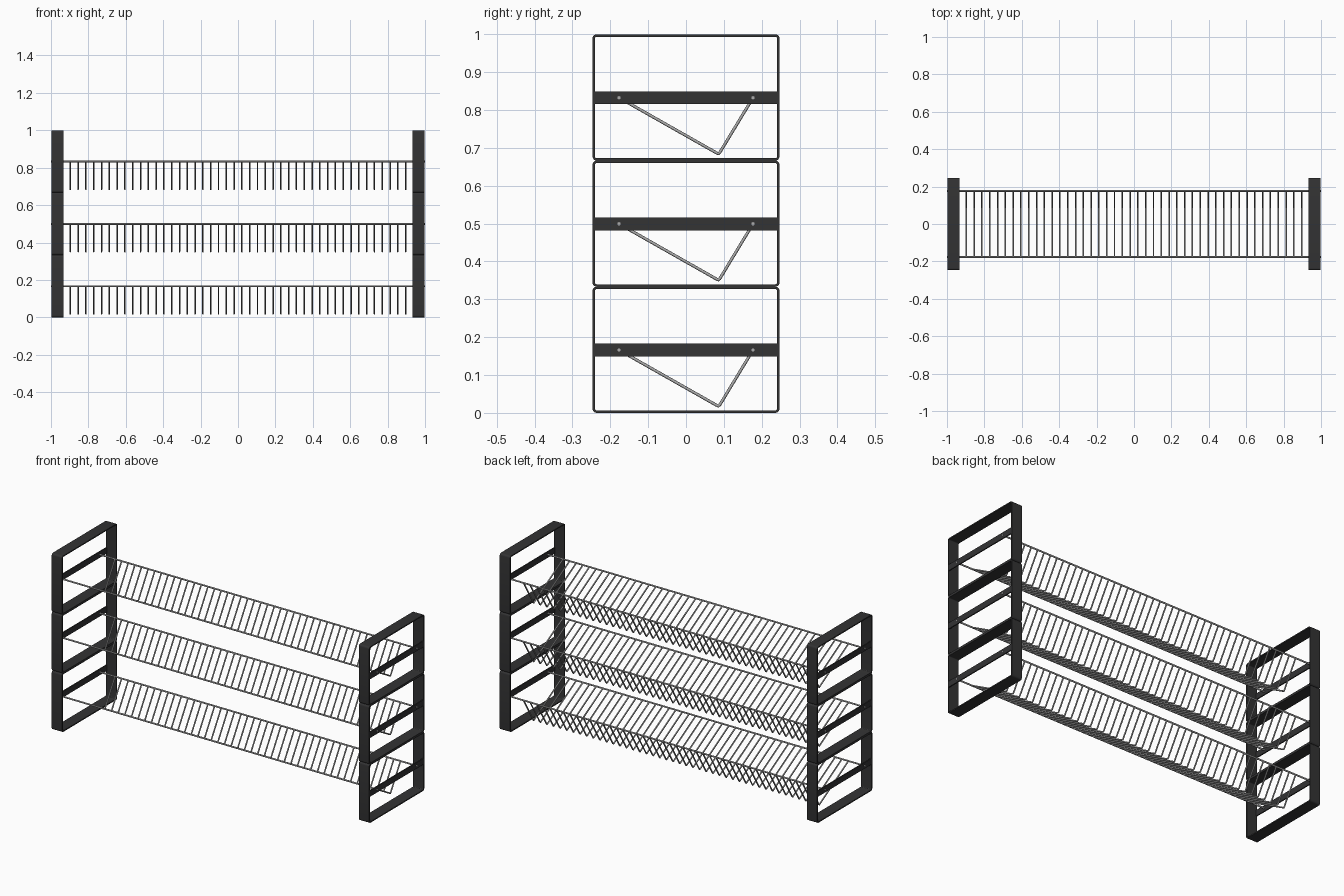
import bpy, bmesh, math

if "Cube" in bpy.data.objects:
    bpy.data.objects.remove(bpy.data.objects["Cube"])

TIERS, PITCH = 3, 1 / 3
HALF_Y, X_IN, X_OUT = 0.247, 0.932, 0.997   # end frame depth in y and extent in x
THICK = 0.0065                              # flat bar thickness
ROD_Y, ROD_Z = 0.177, 0.166                 # support rods
WIRES, SPACING = 44, 0.0417


def material(name, rgb):
    m = bpy.data.materials.new(name)
    m.diffuse_color = (*rgb, 1)
    m.use_nodes = True
    m.node_tree.nodes["Principled BSDF"].inputs["Base Color"].default_value = m.diffuse_color
    return m


BLACK = material("black coated steel", (0.033, 0.033, 0.034))
STEEL = material("bare steel wire", (0.42, 0.42, 0.42))


def add_mesh(name, bm, mat):
    bmesh.ops.recalc_face_normals(bm, faces=bm.faces)
    me = bpy.data.meshes.new(name)
    bm.to_mesh(me)
    bm.free()
    me.materials.append(mat)
    ob = bpy.data.objects.new(name, me)
    bpy.context.collection.objects.link(ob)
    bpy.ops.object.select_all(action='DESELECT')
    ob.select_set(True)
    bpy.context.view_layer.objects.active = ob
    bpy.ops.object.shade_smooth_by_angle(angle=math.radians(35))
    return ob


def rounded_rect(y, z0, z1, r, n=5):
    pts = []
    corners = [(y - r, z1 - r), (-y + r, z1 - r), (-y + r, z0 + r), (y - r, z0 + r)]
    for k, (cy, cz) in enumerate(corners):
        for i in range(n + 1):
            a = math.pi / 2 * (k + i / n)
            pts.append((cy + r * math.cos(a), cz + r * math.sin(a)))
    return pts


def end_frame(name, side, z0):
    # rounded rectangular hoop of flat bar
    bm = bmesh.new()
    z1 = z0 + PITCH
    outer = rounded_rect(HALF_Y, z0, z1, 0.011)
    inner = rounded_rect(HALF_Y - THICK, z0 + THICK, z1 - THICK, 0.0045)
    rings = [[bm.verts.new((side * x, y, z)) for y, z in loop]
             for x, loop in ((X_IN, outer), (X_OUT, outer), (X_OUT, inner), (X_IN, inner))]
    n = len(outer)
    for k in range(4):
        a, b = rings[k], rings[(k + 1) % 4]
        for i in range(n):
            j = (i + 1) % n
            bm.faces.new((a[i], a[j], b[j], b[i]))
    add_mesh(name, bm, BLACK)


def cross_bar(name, side, zc):
    # thin plate across the outer edge of the hoop
    bm = bmesh.new()
    bmesh.ops.create_cube(bm, size=1)
    for v in bm.verts:
        v.co = (side * (X_OUT - THICK / 2) + v.co.x * THICK,
                v.co.y * 2 * (HALF_Y - 0.001), zc + v.co.z * 0.034)
    add_mesh(name, bm, BLACK)


def wire_object(name, paths, radius):
    cu = bpy.data.curves.new(name, 'CURVE')
    cu.dimensions = '3D'
    cu.bevel_depth = radius
    cu.bevel_resolution = 2
    cu.use_fill_caps = True
    for path in paths:
        sp = cu.splines.new('POLY')
        sp.points.add(len(path) - 1)
        for p, co in zip(sp.points, path):
            p.co = (*co, 1)
    cu.materials.append(STEEL)
    ob = bpy.data.objects.new(name, cu)
    bpy.context.collection.objects.link(ob)
    bpy.ops.object.select_all(action='DESELECT')
    ob.select_set(True)
    bpy.context.view_layer.objects.active = ob
    bpy.ops.object.convert(target='MESH')
    bpy.ops.object.shade_smooth_by_angle(angle=math.radians(50))


for t in range(TIERS):
    z0 = t * PITCH
    zc = z0 + ROD_Z
    for side, label in ((-1, "left"), (1, "right")):
        end_frame(f"{label}_end_frame_{t + 1}", side, z0)
        cross_bar(f"{label}_cross_bar_{t + 1}", side, zc)

    # two long rods passing through the cross bars
    wire_object(f"support_rods_{t + 1}",
                [[(-1, y, zc), (1, y, zc)] for y in (-ROD_Y, ROD_Y)], 0.0046)

    # row of V-shaped wires hung between the rods
    profile = [(-ROD_Y, ROD_Z), (0.080, 0.0205), (0.0855, 0.0178),
               (0.0895, 0.0215), (ROD_Y, ROD_Z)]
    xs = [(i - (WIRES - 1) / 2) * SPACING for i in range(WIRES)]
    wire_object(f"holder_wires_{t + 1}",
                [[(x, y, z0 + z) for y, z in profile] for x in xs], 0.004)
